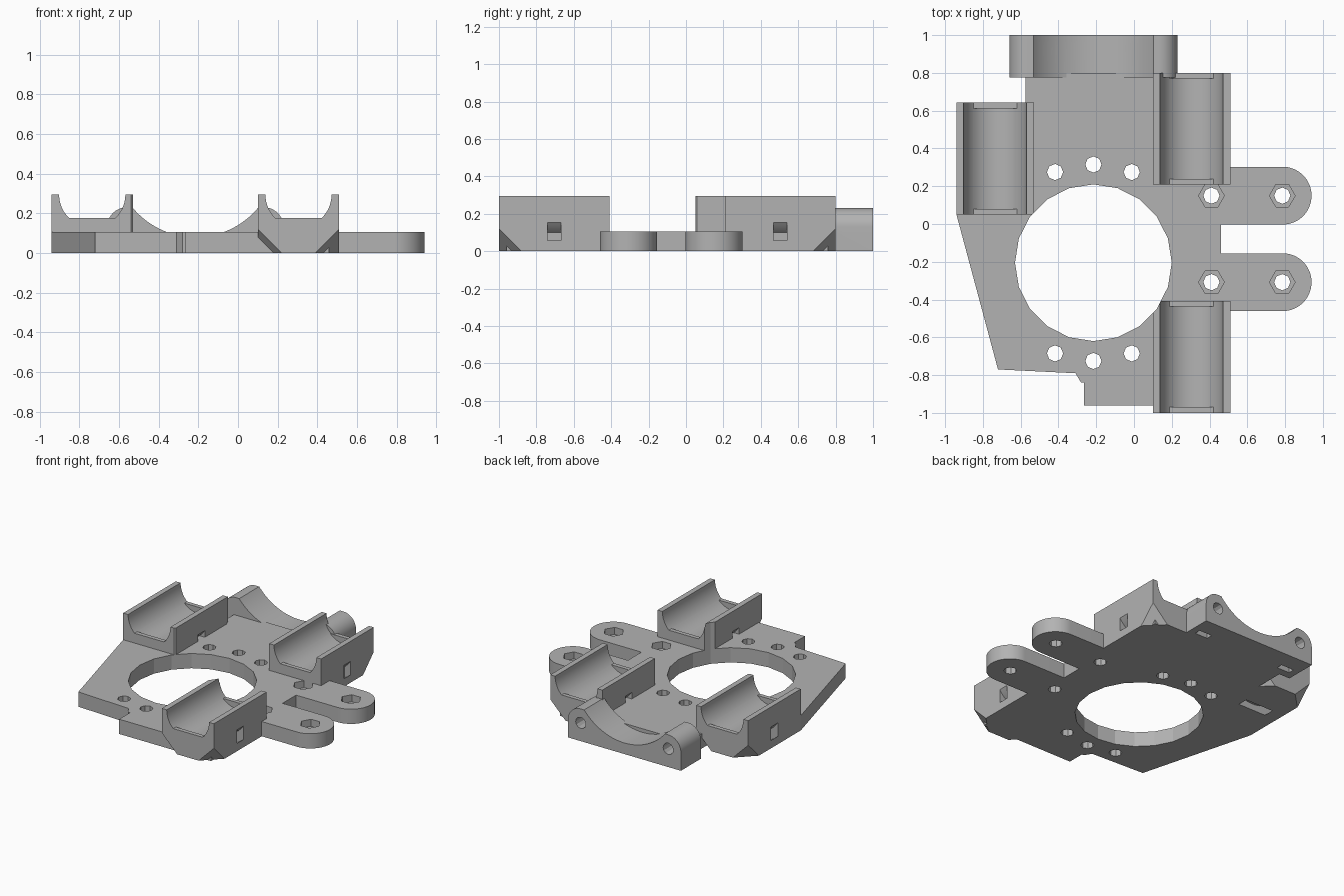
import bpy, bmesh
from math import cos, sin, pi

old = bpy.data.objects.get("Cube")
if old:
    bpy.data.objects.remove(old, do_unlink=True)

grey = bpy.data.materials.new("grey plastic")
grey.use_nodes = True
colour = (0.45, 0.45, 0.45, 1)
grey.diffuse_color = colour
grey.node_tree.nodes["Principled BSDF"].inputs["Base Color"].default_value = colour


def finish(bm, name):
    bmesh.ops.recalc_face_normals(bm, faces=bm.faces)
    mesh = bpy.data.meshes.new(name)
    bm.to_mesh(mesh)
    bm.free()
    mesh.materials.append(grey)
    ob = bpy.data.objects.new(name, mesh)
    bpy.context.collection.objects.link(ob)
    return ob


def prism(name, points, lo, hi, axis="z"):
    """Extrude a 2D outline between lo and hi along z or y."""
    bm = bmesh.new()
    place = (lambda u, v, w: (u, v, w)) if axis == "z" else (lambda u, v, w: (u, w, v))
    a = [bm.verts.new(place(u, v, lo)) for u, v in points]
    b = [bm.verts.new(place(u, v, hi)) for u, v in points]
    bm.faces.new(a)
    bm.faces.new(b)
    for i in range(len(a)):
        j = (i + 1) % len(a)
        bm.faces.new((a[i], a[j], b[j], b[i]))
    return finish(bm, name)


def arc(cx, cy, r, start, end, n):
    return [(cx + r * cos(start + (end - start) * i / n),
             cy + r * sin(start + (end - start) * i / n)) for i in range(n + 1)]


def cyl(name, cx, cy, r, lo, hi, axis="z", n=64):
    return prism(name, arc(cx, cy, r, 0, 2 * pi, n)[:-1], lo, hi, axis)


def box(name, x0, x1, y0, y1, z0, z1):
    return prism(name, [(x0, y0), (x1, y0), (x1, y1), (x0, y1)], z0, z1)


def combine(ob, other, operation):
    """Boolean two solids and discard the second."""
    mod = ob.modifiers.new(operation, "BOOLEAN")
    mod.operation = operation
    mod.solver = "EXACT"
    mod.object = other
    bpy.context.view_layer.update()
    result = bpy.data.meshes.new_from_object(ob.evaluated_get(bpy.context.evaluated_depsgraph_get()))
    ob.modifiers.clear()
    ob.data = result
    bpy.data.objects.remove(other, do_unlink=True)


def cut(ob, other):
    combine(ob, other, "DIFFERENCE")


def join(ob, other):
    combine(ob, other, "UNION")


def corner_cutter(x, y, sx, sy):
    """Pyramid that slices a bottom corner; sx, sy point into the solid."""
    e, t = 0.1, 0.42
    bm = bmesh.new()
    for dx, dy, dz in ((0, 0, 0), (t, 0, 0), (0, t, 0), (0, 0, t)):
        bm.verts.new((x + sx * (dx - e), y + sy * (dy - e), dz - e))
    bmesh.ops.convex_hull(bm, input=bm.verts)
    return finish(bm, "corner_cutter")


HALF, LENGTH, AXIS_Z = 0.205, 0.592, 0.295


def bearing_holder(name, cx, y0, end):
    """Cradle block; end is +1 or -1 for the end with trimmed corners."""
    y1 = y0 + LENGTH
    ob = box(name, cx - HALF, cx + HALF, y0, y1, 0, AXIS_Z)
    cut(ob, cyl("groove", cx, AXIS_Z, 0.167, y0 - 0.1, y1 + 0.1, "y", 72))
    # retaining lips at both ends
    for a in (y0, y1 - 0.03):
        join(ob, box("lip", cx - 0.119, cx + 0.119, a, a + 0.03, 0.1, 0.175))
    # curved strap channel under the groove
    mid = (y0 + y1) / 2
    ring = cyl("strap_channel", cx, AXIS_Z, 0.315, mid - 0.037, mid + 0.037, "y")
    cut(ring, cyl("core", cx, AXIS_Z, 0.25, mid - 0.1, mid + 0.1, "y"))
    cut(ob, ring)
    # sliced bottom corners
    for s in (1, -1):
        cut(ob, corner_cutter(cx - s * HALF, y1 if end > 0 else y0, s, -end))
    return ob


# Base plate
T = 0.105
outline = [(-0.94, 0.05), (-0.72, -0.77), (-0.31, -0.79), (-0.28, -0.84), (-0.265, -0.84),
           (-0.265, -0.96), (0.46, -0.96), (0.46, 0.76), (0.23, 0.76), (0.23, 0.8),
           (-0.525, 0.8), (-0.575, 0.78), (-0.575, 0.05)]
carriage = prism("carriage", outline, 0, T)

# Two round-ended mounting arms
for y in (0.15, -0.308):
    join(carriage, prism("arm", [(0.35, y - 0.153)] + arc(0.787, y, 0.153, -pi / 2, pi / 2, 32)
                         + [(0.35, y + 0.153)], 0, T))

# Rear clamp mount with two rounded lugs and a concave saddle
CX = -0.215
mount = prism("rear_mount", [(-0.66, 0), (0.23, 0)] + arc(0.13, 0.13, 0.1, 0, pi / 2, 16)
              + arc(-0.56, 0.13, 0.1, pi / 2, pi, 16), 0.775, 1.0, "y")
cut(mount, cyl("saddle", CX, 0.49, 0.411, 0.7, 1.1, "y", 96))
join(carriage, mount)
cut(carriage, cyl("saddle", CX, 0.49, 0.411, 0.8, 1.1, "y", 96))

# Bearing holders
for name, cx, y0, end in (("left_rear", 0.305, 0.208, 1), ("left_front", 0.305, -1.0, -1),
                          ("right", -0.735, 0.05, 1)):
    join(carriage, bearing_holder(name + "_holder", cx, y0, end))

# Screw holes and nut slots in the rear lugs
for x in (-0.56, 0.13):
    cut(carriage, cyl("lug_hole", x, 0.13, 0.04, 0.82, 1.1, "y", 12))
    cut(carriage, box("nut_slot", x - 0.05, x + 0.05, 0.83, 0.875, -0.1, 0.17))

# Central opening
cut(carriage, cyl("opening", CX, -0.205, 0.415, -0.1, 0.5, n=20))

# Rows of screw holes in front of and behind the opening
for dx, dy in ((-0.203, 0.48), (0, 0.52), (0.203, 0.48)):
    for s in (1, -1):
        cut(carriage, cyl("screw_hole", CX + dx, -0.205 + s * dy, 0.043, -0.1, 0.12, n=8))

# Arm holes with hexagonal nut pockets
for x in (0.41, 0.785):
    for y in (0.15, -0.308):
        cut(carriage, cyl("arm_hole", x, y, 0.043, -0.1, 0.12, n=8))
        cut(carriage, cyl("nut_pocket", x, y, 0.068, 0.055, 0.12, n=6))

bpy.ops.object.select_all(action="DESELECT")
carriage.select_set(True)
bpy.context.view_layer.objects.active = carriage
bpy.ops.object.shade_smooth_by_angle(angle=0.26)
